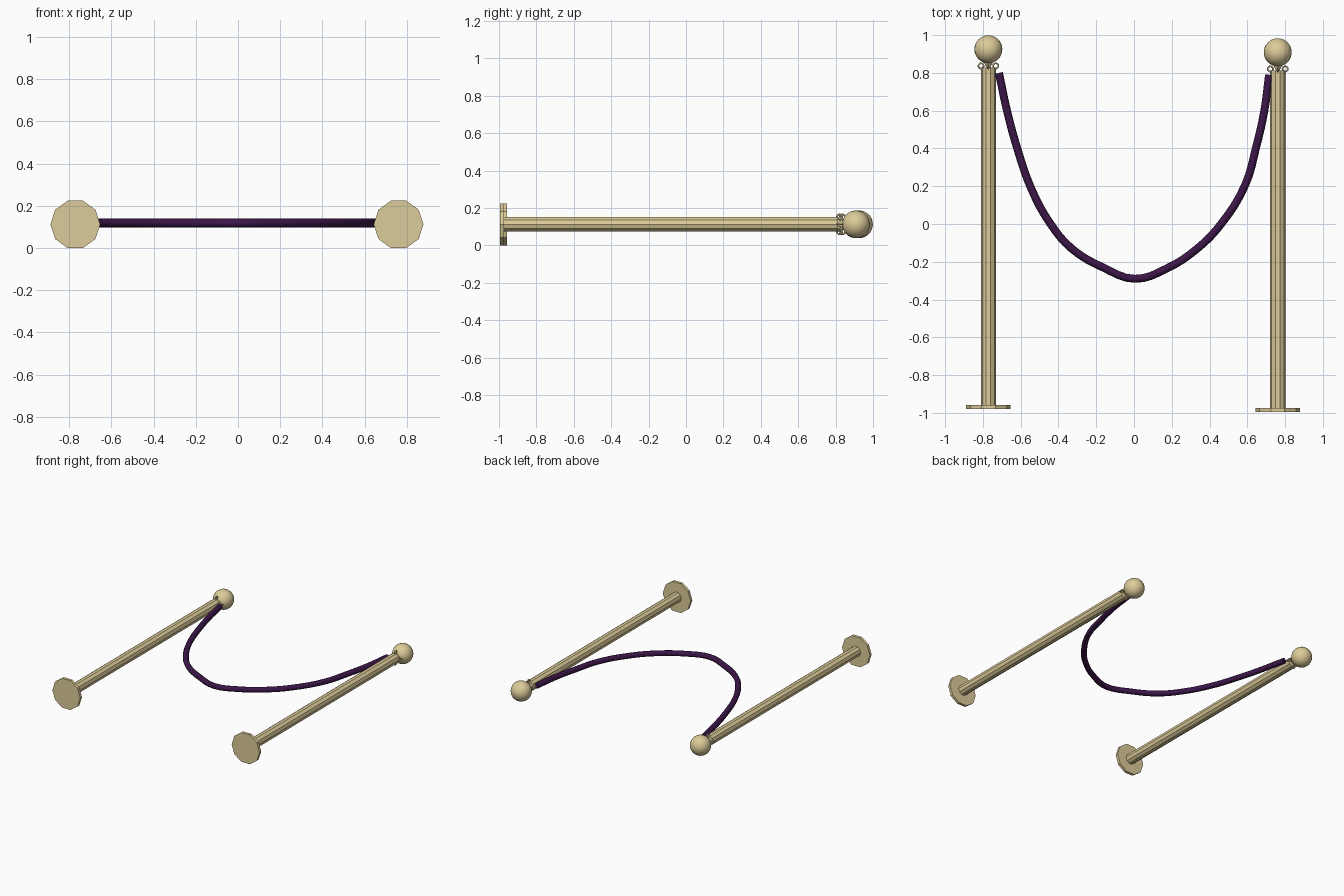
import bpy, math
from mathutils import Matrix, Vector

if "Cube" in bpy.data.objects:
    bpy.data.objects.remove(bpy.data.objects["Cube"])

Z = 0.1123          # height of the lying posts' axis


def material(name, color):
    m = bpy.data.materials.new(name)
    m.diffuse_color = color
    m.use_nodes = True
    m.node_tree.nodes["Principled BSDF"].inputs["Base Color"].default_value = m.diffuse_color
    return m


brass = material("brass", (0.72, 0.60, 0.32, 1))
velvet = material("purple_velvet", (0.045, 0.008, 0.065, 1))


def finish(name, mat, smooth=False):
    ob = bpy.context.object
    ob.name = name
    ob.data.materials.append(mat)
    if smooth:
        bpy.ops.object.shade_smooth()
    return ob


def rod(name, x, y0, y1, r0, r1, sides=10):
    # Cylinder or cone along y with a corner pointing along +x
    bpy.ops.mesh.primitive_cone_add(vertices=sides, radius1=r0, radius2=r1, depth=y1 - y0)
    ob = finish(name, brass)
    turn = Matrix.Rotation(-math.pi / 2, 4, 'X') @ Matrix.Rotation(math.pi / 2, 4, 'Z')
    ob.data.transform(Matrix.Translation((x, (y0 + y1) / 2, Z)) @ turn)


def stanchion(side, x, y):
    rod(side + "_base", x, y, y + 0.021, 0.118, 0.118)
    rod(side + "_post", x, y + 0.021, y + 1.808, 0.04, 0.04)
    rod(side + "_neck", x, y + 1.808, y + 1.86, 0.01, 0.036)
    # Ball finial
    bpy.ops.mesh.primitive_uv_sphere_add(segments=24, ring_count=16, radius=0.074,
                                         location=(x, y + 1.904, Z),
                                         rotation=(math.pi / 2, 0, 0))
    finish(side + "_ball", brass, True)
    # Four rope rings standing on the post's rim
    for i in range(4):
        a = i * math.pi / 2
        c = Vector((math.cos(a), 0, math.sin(a))) * 0.039
        bpy.ops.mesh.primitive_torus_add(major_segments=14, minor_segments=8,
                                         major_radius=0.014, minor_radius=0.0045,
                                         location=(x + c.x, y + 1.816, Z + c.z),
                                         rotation=(0, -a, 0))
        finish(f"{side}_ring_{i + 1}", brass, True)


stanchion("left", -0.771, -0.979)
stanchion("right", 0.761, -0.995)

# Sagging rope
path = [(-0.715, 0.80), (-0.67, 0.59), (-0.615, 0.39), (-0.545, 0.19), (-0.445, 0.005),
        (-0.33, -0.13), (-0.16, -0.232), (0.005, -0.29), (0.17, -0.237), (0.335, -0.13),
        (0.465, 0.005), (0.59, 0.21), (0.645, 0.40), (0.69, 0.60), (0.715, 0.79)]
curve = bpy.data.curves.new("rope", 'CURVE')
curve.dimensions = '3D'
curve.bevel_depth = 0.021
curve.bevel_resolution = 2
curve.use_fill_caps = True
curve.resolution_u = 4
spline = curve.splines.new('BEZIER')
spline.bezier_points.add(len(path) - 1)
for p, (x, y) in zip(spline.bezier_points, path):
    p.co = (x, y, Z + 0.006)
    p.handle_left_type = p.handle_right_type = 'AUTO'
rope = bpy.data.objects.new("rope", curve)
bpy.context.collection.objects.link(rope)
curve.materials.append(velvet)
